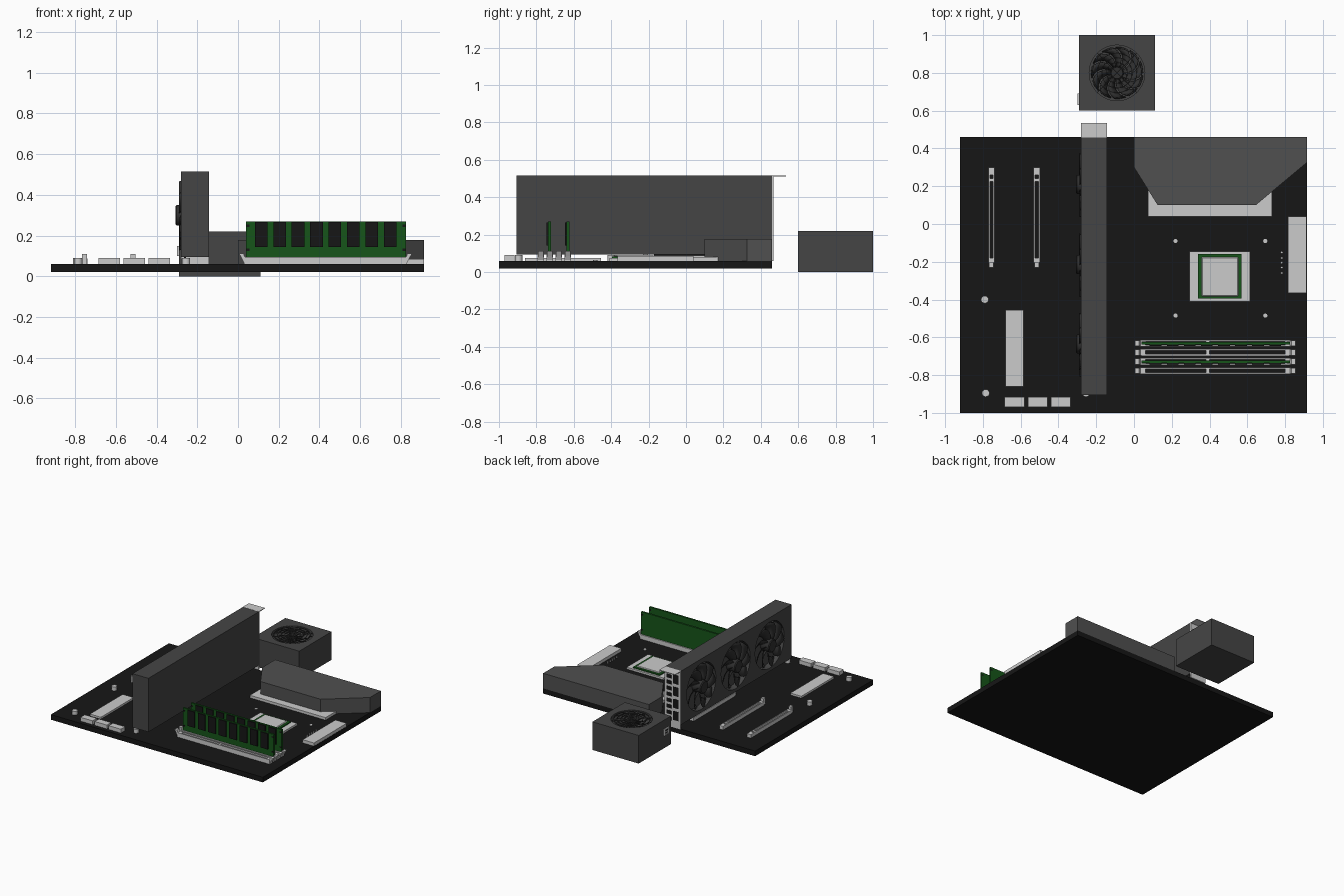
import bpy, bmesh, math
from mathutils import Matrix, Vector

if "Cube" in bpy.data.objects:
    bpy.data.objects.remove(bpy.data.objects["Cube"])


def mat(name, c):
    m = bpy.data.materials.new(name)
    m.diffuse_color = (*c, 1)
    m.use_nodes = True
    m.node_tree.nodes["Principled BSDF"].inputs["Base Color"].default_value = m.diffuse_color
    return m


BLACK = mat("black", (0.008, 0.008, 0.008))
DARK = mat("dark_grey", (0.06, 0.06, 0.06))
SHROUD = mat("shroud_grey", (0.08, 0.08, 0.08))
BLADE = mat("blade_grey", (0.03, 0.03, 0.03))
GREEN = mat("board_green", (0.008, 0.09, 0.01))


def finish(name, bm, material=None, smooth=False):
    bmesh.ops.recalc_face_normals(bm, faces=bm.faces)
    me = bpy.data.meshes.new(name)
    bm.to_mesh(me)
    bm.free()
    ob = bpy.data.objects.new(name, me)
    bpy.context.collection.objects.link(ob)
    if material:
        me.materials.append(material)
    if smooth:
        bpy.ops.object.select_all(action='DESELECT')
        ob.select_set(True)
        bpy.context.view_layer.objects.active = ob
        bpy.ops.object.shade_smooth_by_angle()
    return ob


def add_box(bm, x0, x1, y0, y1, z0, z1):
    m = Matrix.Translation(((x0 + x1) / 2, (y0 + y1) / 2, (z0 + z1) / 2)) @ Matrix.Diagonal((x1 - x0, y1 - y0, z1 - z0, 1))
    bmesh.ops.create_cube(bm, size=1, matrix=m)


def boxes(name, dims, material=None):
    bm = bmesh.new()
    for d in dims:
        add_box(bm, *d)
    return finish(name, bm, material)


def add_prism(bm, pts, offset):
    f = bm.faces.new([bm.verts.new(p) for p in pts])
    r = bmesh.ops.extrude_face_region(bm, geom=[f])
    bmesh.ops.translate(bm, vec=offset, verts=[v for v in r['geom'] if isinstance(v, bmesh.types.BMVert)])


def add_cyl(bm, r1, r2, z0, z1, m=Matrix(), seg=32):
    bmesh.ops.create_cone(bm, cap_ends=True, segments=seg, radius1=r1, radius2=r2, depth=z1 - z0,
                          matrix=m @ Matrix.Translation((0, 0, (z0 + z1) / 2)))


def cut_round(ob, m, r, depth):
    bm = bmesh.new()
    add_cyl(bm, r, r, -depth, 0.05, m, 48)
    cutter = finish("recess_cutter", bm)
    cutter.hide_render = True
    mod = ob.modifiers.new("recess", 'BOOLEAN')
    mod.operation, mod.solver, mod.object = 'DIFFERENCE', 'EXACT', cutter
    bpy.context.view_layer.objects.active = ob
    bpy.ops.object.modifier_apply(modifier=mod.name)
    bpy.data.objects.remove(cutter)


def fan(name, m, r, hub, hub_top, count, z_lead, z_trail, sweep):
    # hub with a bevelled cap
    bm = bmesh.new()
    add_cyl(bm, hub, hub, -0.045, hub_top - 0.006, m)
    add_cyl(bm, hub, hub * 0.85, hub_top - 0.006, hub_top, m)
    finish(name + "_hub", bm, BLADE, True)
    # swept, pitched blades
    bm = bmesh.new()
    steps, chord = 5, 2 * math.pi / count * 0.8
    for k in range(count):
        rows = []
        for i in range(steps + 1):
            t = i / steps
            rad = hub * 0.9 + (r - hub * 0.9) * t
            a = 2 * math.pi * k / count + sweep * t * t
            rows.append([bm.verts.new(m @ Vector((rad * math.cos(a + chord * s), rad * math.sin(a + chord * s),
                                                  z_lead + (z_trail - z_lead) * s))) for s in (0, 0.5, 1)])
        for p, q in zip(rows, rows[1:]):
            for j in (0, 1):
                bm.faces.new((p[j], p[j + 1], q[j + 1], q[j]))
    ob = finish(name + "_blades", bm, BLADE, True)
    s = ob.modifiers.new("thickness", 'SOLIDIFY')
    s.thickness = 0.003


def add_ring(bm, m, r, w, z0, z1, seg=48):
    prof = [(r - w, z0), (r + w, z0), (r + w, z1), (r - w, z1)]
    loops = [[bm.verts.new(m @ Vector((p * math.cos(a), p * math.sin(a), z))) for p, z in prof]
             for a in [2 * math.pi * i / seg for i in range(seg)]]
    for i in range(seg):
        a, b = loops[i], loops[(i + 1) % seg]
        for j in range(4):
            bm.faces.new((a[j], a[(j + 1) % 4], b[(j + 1) % 4], b[j]))


# mainboard
boxes("mainboard", [(-0.92, 0.915, -1, 0.46, 0.02, 0.06)], BLACK)

# rear port shroud and the heatsink plate below it
bm = bmesh.new()
outline = [(0, 0.46), (0.915, 0.46), (0.915, 0.325), (0.645, 0.10), (0.125, 0.10), (0, 0.30)]
add_prism(bm, [(x, y, 0.06) for x, y in outline], (0, 0, 0.118))
finish("rear_port_shroud", bm, SHROUD)
boxes("power_heatsink_plate", [(0.075, 0.73, 0.04, 0.2, 0.055, 0.08)])

# processor socket, substrate and lid
boxes("processor_socket", [(0.295, 0.615, -0.41, -0.145, 0.055, 0.075)])
boxes("processor_substrate", [(0.34, 0.57, -0.395, -0.16, 0.07, 0.083)], GREEN)
lid = boxes("processor_lid", [(0.357, 0.553, -0.383, -0.175, 0.08, 0.091)])
bv = lid.modifiers.new("bevel", 'BEVEL')
bv.width, bv.segments = 0.005, 1

# cooler mounts, small pins and board screws
for name, r, top, pts in (
        ("cooler_mount", 0.011, 0.064, [(x, y) for x in (0.22, 0.695) for y in (-0.09, -0.485)]),
        ("header_pin", 0.006, 0.072, [(0.782, y) for y in (-0.15, -0.18, -0.205, -0.23, -0.26)]),
        ("board_standoff", 0.02, 0.09, [(-0.79, -0.40), (-0.785, -0.895), (-0.255, -0.895)])):
    for x, y in pts:
        bm = bmesh.new()
        add_cyl(bm, r, r, 0.055, top, Matrix.Translation((x, y, 0)), 20)
        finish(name, bm, None, True)

# plain connectors and chip heatsink
boxes("board_power_connector", [(0.815, 0.913, -0.365, 0.04, 0.055, 0.085)])
boxes("storage_heatsink", [(-0.68, -0.585, -0.86, -0.455, 0.055, 0.075)])
boxes("front_header", [(x, x + 0.105, -0.97, -0.917, 0.055, 0.09) for x in (-0.685, -0.562, -0.44)])

# memory slots: open channel with a key and leaning latches
for y in (-0.632, -0.68, -0.728, -0.777):
    bm = bmesh.new()
    for s in (-1, 1):
        add_box(bm, 0.04, 0.82, y + s * 0.0135 - 0.004, y + s * 0.0135 + 0.004, 0.055, 0.095)
    for x0, x1 in ((0.03, 0.06), (0.382, 0.40), (0.80, 0.83)):
        add_box(bm, x0, x1, y - 0.0174, y + 0.0174, 0.055, 0.095)
    for e, s in ((0.005, 1), (0.855, -1)):
        pts = [(0.03, 0.055), (0.015, 0.085), (0, 0.112), (0.022, 0.112), (0.045, 0.055)]
        add_prism(bm, [(e + s * u, y - 0.015, z) for u, z in pts], (0, 0.03, 0))
    finish("memory_slot", bm)
    boxes("memory_slot_channel", [(0.05, 0.81, y - 0.0095, y + 0.0095, 0.055, 0.075)], BLACK)

# memory sticks with eight chips each
for y in (-0.632, -0.731):
    boxes("memory_stick", [(0.04, 0.825, y - 0.006, y + 0.008, 0.09, 0.27)], GREEN)
    boxes("memory_chips", [(0.083 + i * 0.0905, 0.145 + i * 0.0905, y - 0.014, y - 0.005, 0.143, 0.266)
                           for i in range(8)], BLACK)
    boxes("memory_stick_notches", [(x, x + 0.016, y - 0.007, y + 0.009, z, z + 0.012)
                                   for x in (0.041, 0.808) for z in (0.125, 0.242)], BLACK)

# expansion slots
for x in (-0.755, -0.515, -0.26):
    d = [(x + s * 0.0125 - 0.004, x + s * 0.0125 + 0.004, -0.2, 0.27, 0.055, 0.088) for s in (-1, 1)]
    d += [(x - 0.0164, x + 0.0164, a, b, 0.055, 0.088) for a, b in ((-0.205, -0.18), (0.225, 0.24), (0.26, 0.3))]
    d += [(x - 0.012, x + 0.012, -0.23, -0.204, 0.055, 0.11 if x < -0.4 else 0.09)]
    boxes("expansion_slot", d)
    boxes("expansion_slot_channel", [(x - 0.009, x + 0.009, -0.19, 0.265, 0.055, 0.072)], BLACK)

# graphics card body with three recessed fans on its left side
card = boxes("graphics_card_body", [(-0.28, -0.142, -0.905, 0.46, 0.095, 0.515)], DARK)
boxes("graphics_card_edge_connector", [(-0.265, -0.255, -0.17, 0.22, 0.07, 0.1)], BLACK)
for y in (0.21, -0.215, -0.635):
    m = Matrix.Translation((-0.28, y, 0.3)) @ Matrix.Rotation(-math.pi / 2, 4, 'Y')
    cut_round(card, m, 0.18, 0.05)
    fan("graphics_fan", m, 0.172, 0.05, 0.028, 9, 0.008, -0.035, 0.45)

# graphics card bracket with lip, ports and vents
boxes("graphics_bracket", [(-0.28, -0.142, 0.459, 0.467, 0.06, 0.516), (-0.28, -0.142, 0.459, 0.535, 0.511, 0.516)])
boxes("bracket_ports", [(-0.262, -0.218, 0.462, 0.469, z, z + 0.07) for z in (0.12, 0.215, 0.31, 0.405)]
      + [(-0.2, -0.16, 0.462, 0.469, 0.11 + i * 0.047, 0.138 + i * 0.047) for i in range(8)], BLACK)

# power supply with top fan and wire grille
psu = boxes("power_supply_case", [(-0.29, 0.11, 0.6, 1, 0, 0.22)], DARK)
m = Matrix.Translation((-0.09, 0.8, 0.22))
cut_round(psu, m, 0.15, 0.045)
fan("power_supply_fan", m, 0.138, 0.035, -0.012, 11, -0.012, -0.036, 0.6)
bm = bmesh.new()
for r in (0.03, 0.055, 0.08, 0.105, 0.13, 0.149):
    add_ring(bm, m, r, 0.002, -0.005, 0)
for k in range(2):
    w, h = ((0.15, 0.002), (0.002, 0.15))[k]
    bmesh.ops.create_cube(bm, size=1, matrix=m @ Matrix.Translation((0, 0, -0.003)) @ Matrix.Rotation(math.pi / 4, 4, 'Z')
                          @ Matrix.Diagonal((2 * w, 2 * h, 0.004, 1)))
finish("power_supply_grille", bm, DARK)

# power inlet on the left side
boxes("power_inlet_frame", [(-0.30, -0.285, a, b, c, d) for a, b, c, d in (
    (0.63, 0.69, 0.10, 0.11), (0.63, 0.69, 0.14, 0.15), (0.63, 0.64, 0.11, 0.14), (0.68, 0.69, 0.11, 0.14))])
boxes("power_inlet_core", [(-0.294, -0.285, 0.638, 0.682, 0.108, 0.142)], BLACK)
boxes("power_inlet_pins", [(-0.299, -0.29, y - 0.002, y + 0.002, 0.12, 0.13) for y in (0.65, 0.66, 0.67)])
